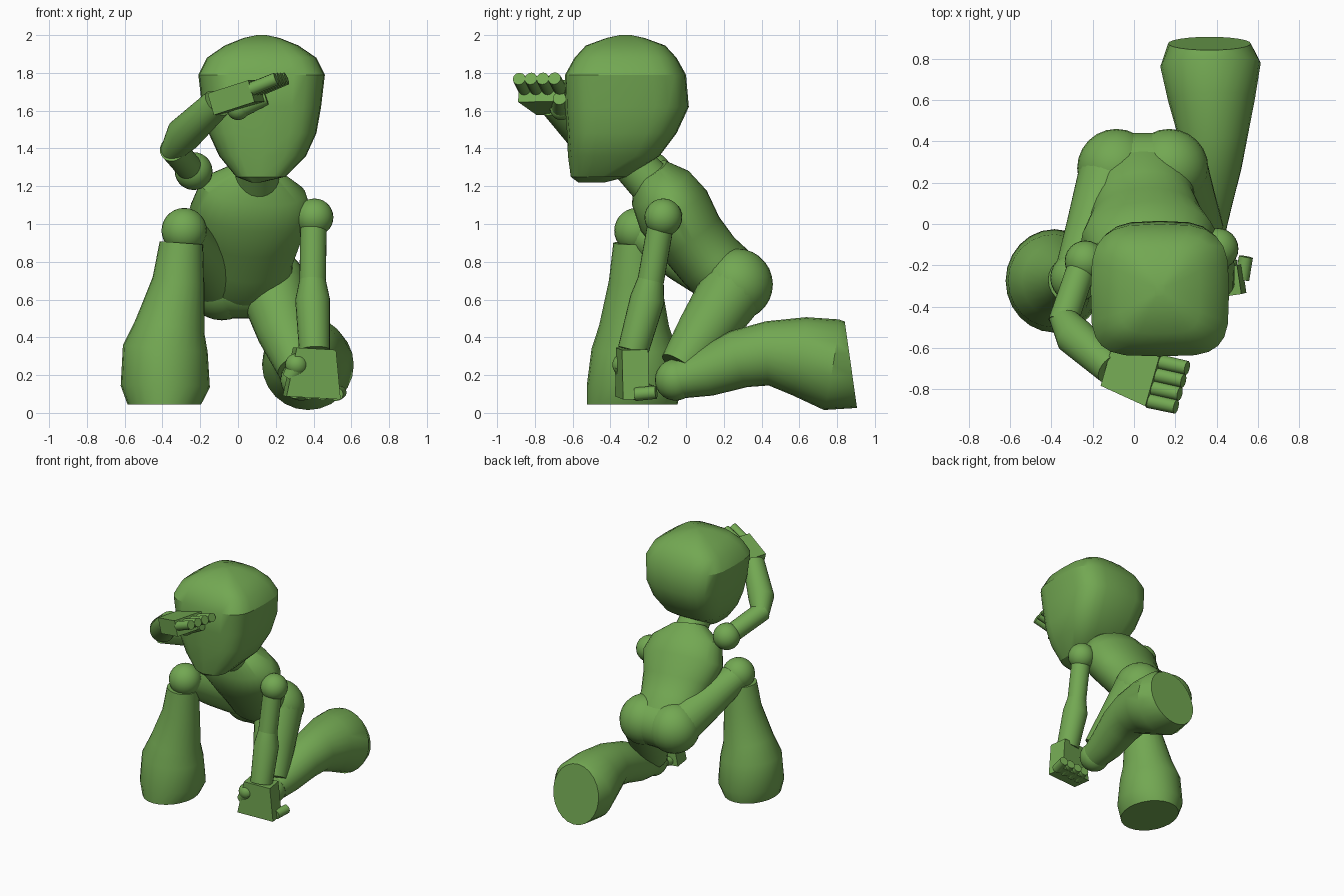
import bpy, bmesh, math
from mathutils import Vector

cube = bpy.data.objects.get("Cube")
if cube:
    bpy.data.objects.remove(cube)

green = bpy.data.materials.new("leaf_green")
green.use_nodes = True
colour = (0.17, 0.39, 0.085, 1)
green.diffuse_color = colour
green.node_tree.nodes["Principled BSDF"].inputs["Base Color"].default_value = colour


def finish(name, bm, angle=35):
    bmesh.ops.recalc_face_normals(bm, faces=bm.faces)
    mesh = bpy.data.meshes.new(name)
    bm.to_mesh(mesh)
    bm.free()
    obj = bpy.data.objects.new(name, mesh)
    bpy.context.collection.objects.link(obj)
    mesh.materials.append(green)
    bpy.ops.object.select_all(action='DESELECT')
    obj.select_set(True)
    bpy.context.view_layer.objects.active = obj
    bpy.ops.object.shade_smooth_by_angle(angle=math.radians(angle))


def skin(name, rings, angle=35):
    """Join rings of points into a closed skin."""
    bm = bmesh.new()
    loops = [[bm.verts.new(p) for p in ring] for ring in rings]
    n = len(loops[0])
    for a, b in zip(loops, loops[1:]):
        for i in range(n):
            bm.faces.new((a[i], a[(i + 1) % n], b[(i + 1) % n], b[i]))
    bm.faces.new(loops[0])
    bm.faces.new(loops[-1])
    finish(name, bm, angle)


def tube(name, path, sides=24, end=None):
    """Round limb through stations of x, y, z, radius and optional second radius."""
    centres = [Vector(s[:3]) for s in path]
    rings = []
    for i, s in enumerate(path):
        t = (centres[min(i + 1, len(path) - 1)] - centres[max(i - 1, 0)]).normalized()
        if end and i == len(path) - 1:
            t = Vector(end).normalized()
        ref = Vector((0, 0, 1)) if abs(t.x) > 0.85 else Vector((1, 0, 0))
        u = (ref - t * ref.dot(t)).normalized()
        v = t.cross(u)
        angles = [math.tau * k / sides for k in range(sides)]
        rings.append([centres[i] + u * s[3] * math.cos(a) + v * s[-1] * math.sin(a)
                      for a in angles])
    skin(name, rings)


def ball(name, centre, radius):
    bm = bmesh.new()
    bmesh.ops.create_uvsphere(bm, u_segments=24, v_segments=14, radius=radius)
    bmesh.ops.translate(bm, verts=bm.verts, vec=centre)
    finish(name, bm)


def hand(name, wrist, knuckles, across, wide, thick, finger, base_shift):
    """Tapered palm with four fingers spread along its far end."""
    wrist, knuckles = Vector(wrist), Vector(knuckles)
    d = (knuckles - wrist).normalized()
    w = Vector(across)
    w = (w - d * w.dot(d)).normalized()
    n = d.cross(w)
    rings = []
    for c, half in ((wrist, wide[0]), (knuckles, wide[1])):
        rings.append([c + w * half * a + n * thick * b
                      for a, b in ((-1, -1), (1, -1), (1, 1), (-1, 1))])
    skin(name + "_palm", rings)
    for k in range(4):
        base = knuckles + Vector(base_shift) + w * wide[1] * (k - 1.5) * 0.52
        tip = base + Vector(finger)
        tube(f"{name}_finger_{k + 1}", [(*base, 0.036), (*tip, 0.034)], 12)


# Head: stacked rounded-square sections (z, left, right, front, back, chin ridge)
sections = [
    (1.22, 0.07, 0.12, -0.57, -0.43, 0), (1.25, -0.01, 0.25, -0.58, -0.31, 0.03),
    (1.36, -0.1, 0.36, -0.60, -0.14, 0.025), (1.48, -0.155, 0.415, -0.615, -0.05, 0.015),
    (1.62, -0.19, 0.44, -0.63, 0.015, 0.01), (1.79, -0.21, 0.46, -0.64, 0.0, 0),
    (1.88, -0.165, 0.415, -0.59, -0.05, 0), (1.945, -0.07, 0.32, -0.53, -0.11, 0),
    (1.985, 0.03, 0.22, -0.42, -0.22, 0), (2.0, 0.10, 0.15, -0.35, -0.29, 0),
]
head = []
for z, x0, x1, y0, y1, ridge in sections:
    ring = []
    for k in range(24):
        a = math.tau * k / 24
        c, s = math.cos(a), math.sin(a)
        power = 0.5 if s < 0 else 0.6
        px = math.copysign(abs(c) ** power, c)
        py = math.copysign(abs(s) ** power, s)
        y = (y0 + y1) / 2 + py * (y1 - y0) / 2
        if s < 0:
            y -= ridge * max(0, 1 - abs(px))
        ring.append(((x0 + x1) / 2 + px * (x1 - x0) / 2, y, z))
    head.append(ring)
skin("head", head, 30)

# Neck, leaning torso and hips
tube("neck", [(0.1, -0.17, 1.2, 0.12), (0.1, -0.32, 1.36, 0.11)])
tube("torso", [
    (0.1, -0.19, 1.28, 0.13, 0.10), (0.08, -0.135, 1.19, 0.28, 0.175),
    (0.07, -0.065, 1.07, 0.325, 0.205), (0.06, 0.025, 0.93, 0.275, 0.185),
    (0.05, 0.12, 0.81, 0.24, 0.18), (0.04, 0.21, 0.72, 0.25, 0.185),
    (0.04, 0.27, 0.64, 0.22, 0.15)], 32)
tube("pelvis", [(-0.085, 0.26, 0.68, 0.18), (0.17, 0.26, 0.68, 0.18)])
ball("right_hip", (-0.085, 0.27, 0.68), 0.19)
ball("left_hip", (0.17, 0.27, 0.68), 0.19)

# Planted right leg
tube("right_thigh", [(-0.1, 0.26, 0.69, 0.165), (-0.195, -0.02, 0.83, 0.135),
                     (-0.28, -0.24, 0.95, 0.105)])
ball("right_knee", (-0.285, -0.26, 0.965), 0.12)
tube("right_lower_leg", [
    (-0.3, -0.27, 0.9, 0.115), (-0.315, -0.27, 0.7, 0.138),
    (-0.36, -0.275, 0.46, 0.185), (-0.385, -0.275, 0.34, 0.225),
    (-0.385, -0.275, 0.14, 0.236, 0.25), (-0.39, -0.285, 0.045, 0.195, 0.24)],
    end=(0, 0, -1))

# Kneeling left leg
tube("left_thigh", [(0.18, 0.26, 0.67, 0.18), (0.25, 0.1, 0.43, 0.15),
                    (0.32, -0.03, 0.24, 0.115)])
ball("left_knee", (0.335, -0.055, 0.175), 0.11)
tube("left_lower_leg", [
    (0.34, -0.03, 0.18, 0.105), (0.345, 0.1, 0.215, 0.13),
    (0.365, 0.28, 0.285, 0.155), (0.38, 0.43, 0.315, 0.17),
    (0.375, 0.6, 0.3, 0.21), (0.37, 0.77, 0.255, 0.243),
    (0.365, 0.873, 0.255, 0.2, 0.231)], end=(0, 0.99, 0.14))

# Left arm reaching the ground
ball("left_shoulder", (0.405, -0.12, 1.035), 0.1)
tube("left_upper_arm", [(0.4, -0.13, 1.02, 0.07), (0.395, -0.19, 0.68, 0.07)])
tube("left_forearm", [(0.395, -0.18, 0.74, 0.062), (0.395, -0.205, 0.6, 0.092),
                      (0.405, -0.28, 0.33, 0.082)])
hand("left_hand", (0.405, -0.285, 0.34), (0.39, -0.285, 0.08), (1, 0.15, 0),
     (0.105, 0.145), 0.07, (0.02, 0.11, 0.01), (0.02, 0, 0.025))
tube("left_thumb", [(0.32, -0.33, 0.255, 0.055), (0.27, -0.33, 0.18, 0.04)], 14)
ball("left_thumb_joint", (0.31, -0.33, 0.255), 0.06)

# Right arm raised in front of the face
ball("right_shoulder", (-0.235, -0.18, 1.28), 0.1)
tube("right_upper_arm", [(-0.25, -0.2, 1.29, 0.07), (-0.345, -0.48, 1.4, 0.072)])
tube("right_forearm", [(-0.355, -0.44, 1.38, 0.06), (-0.29, -0.54, 1.47, 0.095),
                       (-0.11, -0.7, 1.64, 0.08)])
hand("right_hand", (-0.12, -0.7, 1.635), (0.105, -0.765, 1.705), (-0.4, -0.9, -0.05),
     (0.09, 0.125), 0.06, (0.135, -0.03, 0.055), (-0.01, 0.005, 0.01))
ball("right_thumb_joint", (0.0, -0.66, 1.61), 0.06)
tube("right_thumb", [(0.0, -0.66, 1.61, 0.055), (0.15, -0.67, 1.665, 0.035)], 14)
